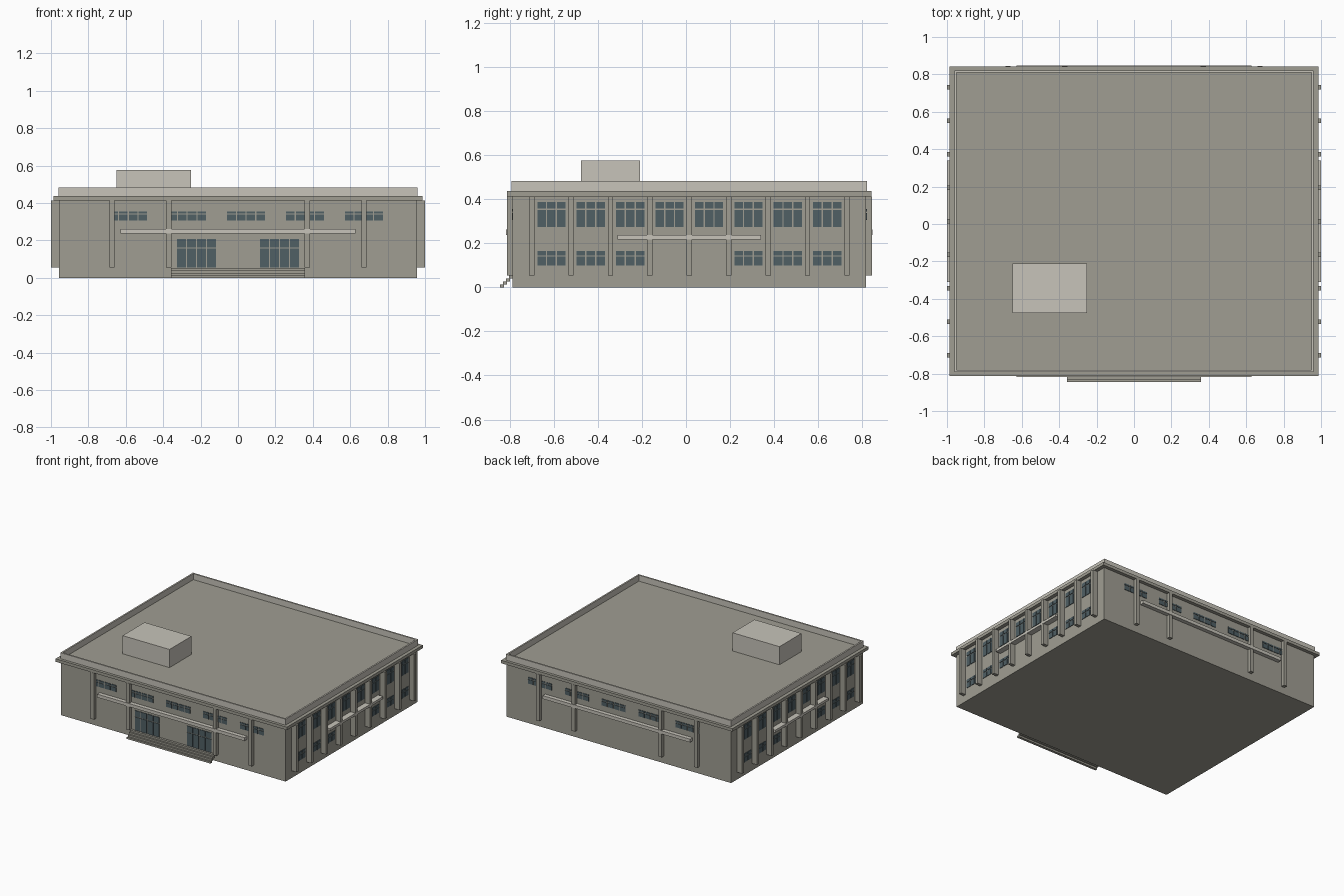
import bpy, bmesh
from mathutils import Matrix, Vector

cube = bpy.data.objects.get("Cube")
if cube:
    bpy.data.objects.remove(cube, do_unlink=True)


def material(name, rgb):
    m = bpy.data.materials.new(name)
    m.use_nodes = True
    m.diffuse_color = (*rgb, 1)
    m.node_tree.nodes["Principled BSDF"].inputs["Base Color"].default_value = (*rgb, 1)
    return m


WALL = material("grey stone", (0.35, 0.34, 0.29))
LIGHT = material("pale stone", (0.57, 0.55, 0.49))
GLASS = material("dark glass", (0.08, 0.115, 0.13))

CY = 0.015            # middle of the building in y
HX, HY = 0.957, 0.802  # half size of the walls
ROOF = 0.437
EAVES = 0.414


def build(name, mat, boxes):
    """One object out of boxes given as (x0, x1, y0, y1, z0, z1)."""
    bm = bmesh.new()
    for x0, x1, y0, y1, z0, z1 in boxes:
        lo, hi = Vector((x0, y0, z0)), Vector((x1, y1, z1))
        bmesh.ops.create_cube(bm, size=1, matrix=Matrix.Translation((lo + hi) / 2)
                              @ Matrix.Diagonal((*(hi - lo), 1)))
    mesh = bpy.data.meshes.new(name)
    bm.to_mesh(mesh)
    bm.free()
    mesh.materials.append(mat)
    obj = bpy.data.objects.new(name, mesh)
    bpy.context.collection.objects.link(obj)
    return obj


def on_wall(side, a0, a1, z0, z1, out):
    """Box standing out from a wall; a0..a1 runs along that wall."""
    sink = 0.01
    if side == "front":
        return (a0, a1, CY - HY - out, CY - HY + sink, z0, z1)
    if side == "back":
        return (a0, a1, CY + HY - sink, CY + HY + out, z0, z1)
    if side == "left":
        return (HX - sink, HX + out, CY + a0, CY + a1, z0, z1)
    return (-HX - out, -HX + sink, CY + a0, CY + a1, z0, z1)


def panes(side, mid, width, z0, z1, split, columns):
    """Window of two rows of panes with narrow bars between."""
    bar = 0.006
    step = (width + bar) / columns
    result = []
    for i in range(columns):
        a = mid - width / 2 + i * step
        for low, high in ((z0, split - bar / 2), (split + bar / 2, z1)):
            result.append(on_wall(side, a, a + step - bar, low, high, 0.004))
    return result


# Walls, cornice and roof
build("walls", WALL, [(-HX, HX, CY - HY, CY + HY, 0, EAVES + 0.01)])
build("cornice_roof", WALL, [(-0.986, 0.986, CY - 0.828, CY + 0.828, EAVES, ROOF)])

# Parapet around the roof
px, py, t, top = 0.96, 0.807, 0.012, 0.483
build("parapet", LIGHT,
      [(-px, px, CY + s * py - (t if s > 0 else 0), CY + s * py + (t if s < 0 else 0), ROOF, top)
       for s in (-1, 1)]
      + [(s * px - (t if s > 0 else 0), s * px + (t if s < 0 else 0), CY - py + t, CY + py - t, ROOF, top)
         for s in (-1, 1)])

build("roof_plant_room", LIGHT, [(-0.65, -0.25, -0.477, -0.21, ROOF, 0.577)])

# Front and back: pilasters, canopy and high windows
for side in ("front", "back"):
    build(side + "_pilasters", WALL,
          [on_wall(side, x - 0.014, x + 0.014, 0.055, EAVES, 0.027)
           for x in (-0.673, -0.37, 0.37, 0.673)])
    build(side + "_canopy", LIGHT, [on_wall(side, -0.628, 0.628, 0.237, 0.262, 0.031)])
    glass = []
    for i in range(5):
        glass += panes(side, 0.043 + (i - 2) * 0.315, 0.202, 0.306, 0.356, 0.341, 4)
    build(side + "_windows", GLASS, glass)

# Left and right: nine pilasters with windows in the bays
BAY = 0.179
for side in ("left", "right"):
    build(side + "_pilasters", WALL,
          [on_wall(side, i * BAY - 0.012, i * BAY + 0.012, 0.055, EAVES, 0.042)
           for i in range(-4, 5)])
    build(side + "_canopy", LIGHT, [on_wall(side, -0.325, 0.325, 0.218, 0.237, 0.043)])
    glass = []
    for i in range(8):
        mid = (i - 3.5) * BAY
        glass += panes(side, mid, 0.128, 0.275, 0.387, 0.355, 3)
        if i not in (3, 4):
            glass += panes(side, mid, 0.128, 0.1, 0.166, 0.143, 3)
    build(side + "_windows", GLASS, glass)

# Entrance doors and the steps up to them
build("front_doors", GLASS,
      panes("front", -0.222, 0.208, 0.055, 0.207, 0.16, 4)
      + panes("front", 0.222, 0.208, 0.055, 0.207, 0.16, 4))
rise = 0.0135
build("entrance_steps", WALL,
      [(-0.357, 0.357, -0.845 + i * rise, -0.845 + (i + 1) * rise + 0.006, i * rise, (i + 1) * rise)
       for i in range(4)])
